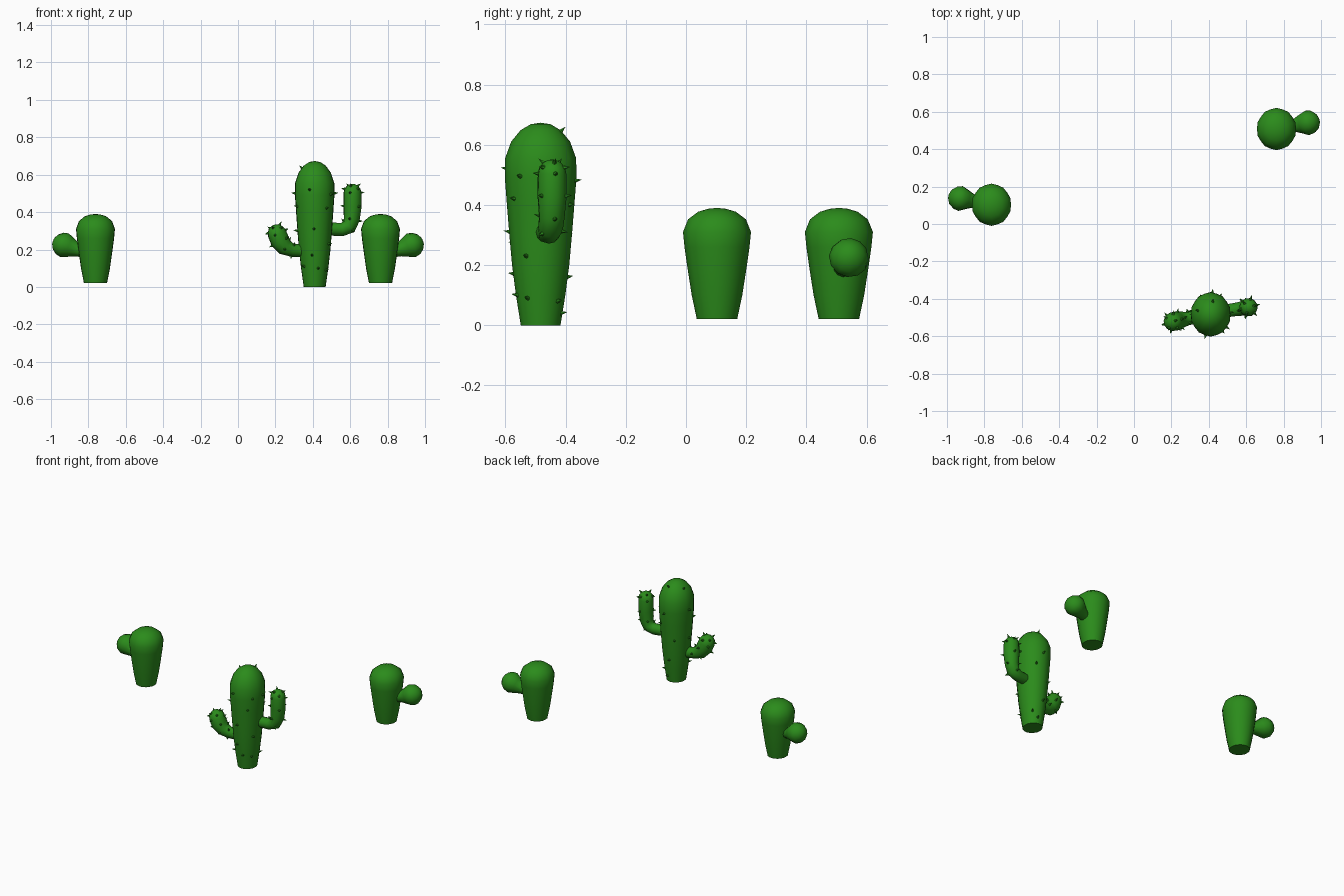
import bpy, bmesh
from math import sin, cos, pi, radians
from mathutils import Vector

if "Cube" in bpy.data.objects:
    bpy.data.objects.remove(bpy.data.objects["Cube"])

green = bpy.data.materials.new("cactus_green")
green.diffuse_color = (0.024, 0.26, 0.011, 1)
green.use_nodes = True
green.node_tree.nodes["Principled BSDF"].inputs["Base Color"].default_value = green.diffuse_color


def finish(bm, name):
    bmesh.ops.recalc_face_normals(bm, faces=bm.faces)
    mesh = bpy.data.meshes.new(name)
    bm.to_mesh(mesh)
    bm.free()
    mesh.materials.append(green)
    ob = bpy.data.objects.new(name, mesh)
    bpy.context.collection.objects.link(ob)
    bpy.ops.object.select_all(action='DESELECT')
    ob.select_set(True)
    bpy.context.view_layer.objects.active = ob
    bpy.ops.object.shade_smooth_by_angle(angle=radians(45))
    return ob


def bridge(bm, rings):
    for a, b in zip(rings, rings[1:]):
        n = len(a)
        for i in range(n):
            bm.faces.new((a[i], a[(i + 1) % n], b[(i + 1) % n], b[i]))


def close_top(bm, ring, tip):
    v = bm.verts.new(tip)
    for i in range(len(ring)):
        bm.faces.new((ring[i], ring[(i + 1) % len(ring)], v))


def trunk(name, centre, profile, rx, top, sides=20):
    """Slightly ribbed, slightly oval body from (radius, height) pairs."""
    bm = bmesh.new()
    rings = []
    for r, z in profile:
        ring = []
        for i in range(sides):
            a = 2 * pi * i / sides
            k = r * (1.0 if i % 2 else 0.975)
            ring.append(bm.verts.new((centre[0] + k * rx * cos(a), centre[1] + k * sin(a), z)))
        rings.append(ring)
    bridge(bm, rings)
    bm.faces.new(rings[0])
    close_top(bm, rings[-1], (*centre, top))
    return finish(bm, name)


def frame(d):
    u = d.cross(Vector((0.15, 1, 0))).normalized()
    return u, d.cross(u).normalized()


def arm(name, path, sides=12):
    """Round tube through (x, y, z, radius) points with a domed end."""
    bm = bmesh.new()
    pts = [Vector(p[:3]) for p in path]
    rad = [p[3] for p in path]
    secs = []
    for i, p in enumerate(pts):
        d = (pts[min(i + 1, len(pts) - 1)] - pts[max(i - 1, 0)]).normalized()
        secs.append((p, d, rad[i]))
    end, d, r = secs[-1]
    for t in (25, 50, 72):
        secs.append((end + d * r * sin(radians(t)), d, r * cos(radians(t))))
    rings = []
    for p, d2, r2 in secs:
        u, w = frame(d2)
        rings.append([bm.verts.new(p + r2 * (u * cos(2 * pi * k / sides) + w * sin(2 * pi * k / sides)))
                      for k in range(sides)])
    bridge(bm, rings)
    bm.faces.new(rings[0])
    close_top(bm, rings[-1], end + d * r)
    finish(bm, name)
    return secs


def spines(name, places):
    """Little cones at (position, direction)."""
    bm = bmesh.new()
    for p, d in places:
        d = d.normalized()
        u, w = frame(d)
        ring = [bm.verts.new(p - d * 0.006 + 0.009 * (u * cos(k * pi / 3) + w * sin(k * pi / 3)))
                for k in range(6)]
        bm.faces.new(ring)
        close_top(bm, ring, p + d * 0.019 + Vector((0, 0, 0.003)))
    finish(bm, name)


# Tall cactus body
C = (0.41, -0.483)
tall = [(0.066, 0), (0.082, 0.1), (0.095, 0.2), (0.104, 0.3), (0.112, 0.4), (0.119, 0.49),
        (0.118, 0.555), (0.098, 0.61), (0.067, 0.648), (0.033, 0.668)]
trunk("tall_cactus_body", C, tall, 0.91, 0.673)

# Tall cactus arms
right = arm("tall_cactus_right_arm", [
    (0.47, -0.468, 0.31, 0.034), (0.555, -0.455, 0.307, 0.036), (0.592, -0.45, 0.321, 0.041),
    (0.608, -0.446, 0.36, 0.043), (0.612, -0.445, 0.43, 0.049), (0.612, -0.445, 0.503, 0.048)])
left = arm("tall_cactus_left_arm", [
    (0.35, -0.495, 0.192, 0.034), (0.29, -0.505, 0.197, 0.036), (0.25, -0.513, 0.213, 0.045),
    (0.225, -0.519, 0.245, 0.052), (0.209, -0.522, 0.284, 0.051)])


# Spines on the tall body: (angle, height)
def radius_at(z):
    for (r0, z0), (r1, z1) in zip(tall, tall[1:]):
        if z0 <= z <= z1:
            return r0 + (r1 - r0) * (z - z0) / (z1 - z0)


spots = [(-105, .52), (-92, .31), (-100, .17), (-75, .1), (-36, .495), (-52, .42), (-30, .23),
         (-33, .09), (48, .08), (-155, .43), (172, .5), (-140, .11), (180, .3), (80, .645),
         (165, .635), (85, .48), (60, .4), (95, .16), (75, .04), (120, .3), (5, .5)]
places = []
for a, z in spots:
    a = radians(a)
    r = radius_at(z)
    places.append((Vector((C[0] + 0.91 * r * cos(a), C[1] + r * sin(a), z)),
                   Vector((cos(a), sin(a), 0.8 if z > 0.6 else 0.05))))
spines("tall_cactus_body_spines", places)

# Spines spread around both arms
for name, secs, start in (("right_arm_spines", right, 2), ("left_arm_spines", left, 1)):
    places = []
    turn = 0.4
    for i in range(start, len(secs) - 1):
        p, d, r = secs[i]
        for k in range(3):
            u, w = frame(d)
            a = turn + k * 2 * pi / 3
            out = u * cos(a) + w * sin(a)
            dome = 0.7 if i > len(secs) - 3 else 0
            places.append((p + out * r, out + d * dome))
        turn += 1.05
    spines(name, places)

# Two small cacti, mirrored left to right, each with one bud
small = [(0.067, 0.02), (0.084, 0.1), (0.098, 0.19), (0.108, 0.26), (0.113, 0.31),
         (0.096, 0.352), (0.063, 0.377), (0.03, 0.387)]
for name, s, x, y in (("right_small_cactus", 1, 0.762, 0.508), ("left_small_cactus", -1, -0.762, 0.103)):
    trunk(name + "_body", (x, y), small, 0.945, 0.39)
    arm(name + "_bud", [(x + s * dx, y + dy, z, r) for dx, dy, z, r in (
        (0.05, 0.01, 0.19, 0.034), (0.1, 0.02, 0.2, 0.037),
        (0.136, 0.028, 0.212, 0.054), (0.165, 0.033, 0.223, 0.067))])
